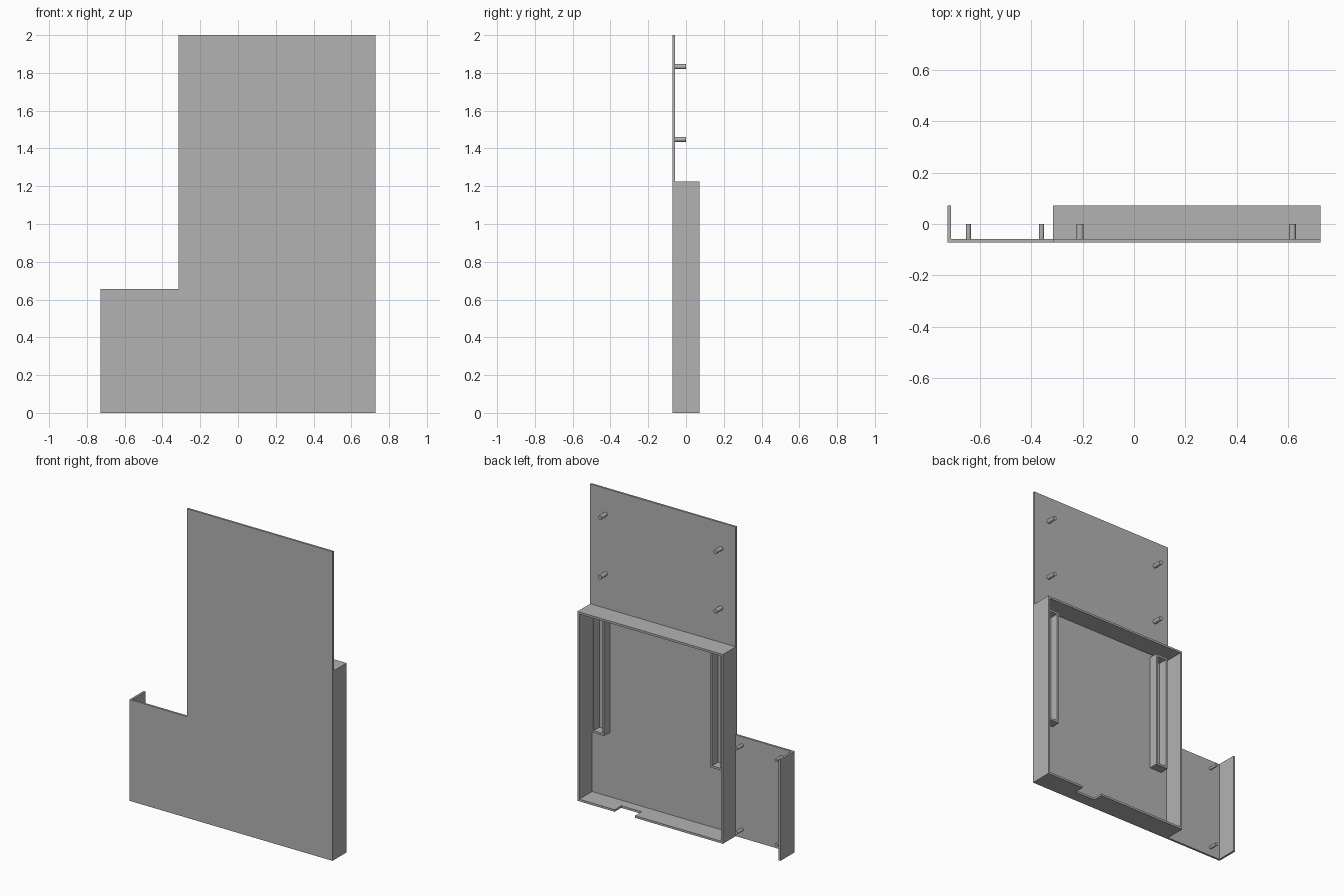
import bpy, bmesh, math
from mathutils import Vector, Matrix

cube = bpy.data.objects.get("Cube")
if cube:
    bpy.data.objects.remove(cube, do_unlink=True)

grey = bpy.data.materials.new("plain_grey")
grey.use_nodes = True
colour = (0.45, 0.45, 0.45, 1)
grey.diffuse_color = colour
grey.node_tree.nodes["Principled BSDF"].inputs["Base Color"].default_value = colour

T = 0.0135                 # sheet thickness
FRONT, BACK = -0.072, 0.072
FLOOR = FRONT + T          # rear face of the base plate
LEFT, RIGHT, MID = 0.727, -0.727, -0.315
BOX_TOP, WING_TOP = 1.225, 0.655


def finish(name, bm):
    bmesh.ops.recalc_face_normals(bm, faces=bm.faces)
    mesh = bpy.data.meshes.new(name)
    bm.to_mesh(mesh)
    bm.free()
    mesh.materials.append(grey)
    obj = bpy.data.objects.new(name, mesh)
    bpy.context.collection.objects.link(obj)
    return obj


def extrude_outline(name, points, direction):
    """Flat outline pushed along a direction into a solid."""
    bm = bmesh.new()
    face = bm.faces.new([bm.verts.new(p) for p in points])
    new = bmesh.ops.extrude_face_region(bm, geom=[face])["geom"]
    verts = [v for v in new if isinstance(v, bmesh.types.BMVert)]
    bmesh.ops.translate(bm, verts=verts, vec=Vector(direction))
    return finish(name, bm)


def box(name, x0, x1, y0, y1, z0, z1):
    pts = [(x0, y0, z0), (x1, y0, z0), (x1, y1, z0), (x0, y1, z0)]
    return extrude_outline(name, pts, (0, 0, z1 - z0))


def frame(name, x0, x1, y0, y1, z0, z1, t):
    """Rectangular ring standing on the plate, as one clean solid."""
    bm = bmesh.new()
    rings = []
    for y in (y0, y1):
        for i in (0, t):
            corners = [(x0 + i, z0 + i), (x1 - i, z0 + i), (x1 - i, z1 - i), (x0 + i, z1 - i)]
            rings.append([bm.verts.new((x, y, z)) for x, z in corners])
    outer0, inner0, outer1, inner1 = rings
    for a, b in ((outer0, inner0), (outer1, inner1), (outer0, outer1), (inner0, inner1)):
        for k in range(4):
            n = (k + 1) % 4
            bm.faces.new((a[k], a[n], b[n], b[k]))
    return finish(name, bm)


def peg(name, x, z, r):
    bm = bmesh.new()
    length = -FLOOR
    bmesh.ops.create_cone(bm, cap_ends=True, segments=24, radius1=r, radius2=r, depth=length,
                          matrix=Matrix.Translation((x, FLOOR / 2, z)) @ Matrix.Rotation(math.pi / 2, 4, "X"))
    obj = finish(name, bm)
    bpy.ops.object.select_all(action="DESELECT")
    obj.select_set(True)
    bpy.context.view_layer.objects.active = obj
    bpy.ops.object.shade_smooth_by_angle()


# L-shaped base plate
outline = [(RIGHT, 0), (LEFT, 0), (LEFT, 2), (MID, 2), (MID, WING_TOP), (RIGHT, WING_TOP)]
extrude_outline("base_plate", [(x, FRONT, z) for x, z in outline], (0, T, 0))

# Open tray walls
box("tray_left_wall", LEFT - T, LEFT, FLOOR, BACK, 0, BOX_TOP)
box("tray_right_wall", MID, MID + T, FLOOR, BACK, 0, BOX_TOP)
box("tray_top_wall", MID + T, LEFT - T, FLOOR, BACK, BOX_TOP - T, BOX_TOP)

# Bottom wall with a cable notch in its rear edge
x0, x1, n0, n1 = MID + T, LEFT - T, 0.315, 0.46
notched = [(x0, FLOOR), (x1, FLOOR), (x1, BACK), (n1, BACK), (n1, 0.005),
           (n0, 0.005), (n0, BACK), (x0, BACK)]
extrude_outline("tray_bottom_wall", [(x, y, 0) for x, y in notched], (0, 0, T))

# Outer wall of the side wing
box("wing_side_wall", RIGHT, RIGHT + T, FLOOR, BACK, 0, WING_TOP)

# Two tall retaining frames inside the tray
centre = (LEFT + MID) / 2
for side, sign in (("left", 1), ("right", -1)):
    a, b = sorted((centre + sign * 0.38, centre + sign * 0.468))
    frame(side + "_slot_frame", a, b, FLOOR, 0, 0.43, 1.19, T)

# Mounting pegs on the upper panel and on the wing
groups = (("panel", (-0.21, 0.617), (1.448, 1.833), 0.0135),
          ("wing", (-0.645, -0.36), (0.055, 0.6), 0.01))
for part, xs, zs, r in groups:
    for side, x in zip(("right", "left"), xs):
        for level, z in zip(("lower", "upper"), zs):
            peg(f"{part}_{level}_{side}_peg", x, z, r)
